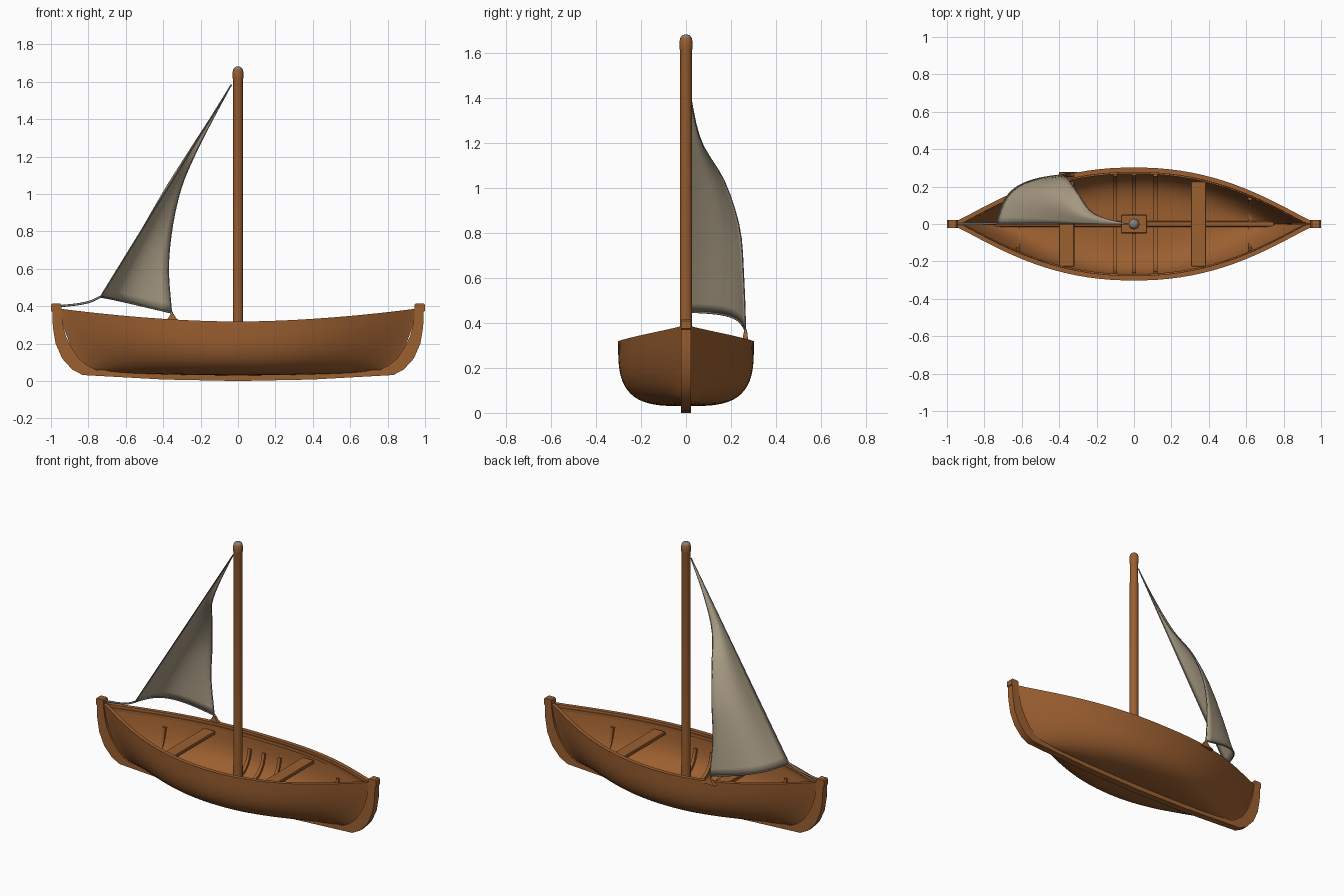
import bpy, bmesh, math
from mathutils import Vector

old = bpy.data.objects.get("Cube")
if old:
    bpy.data.objects.remove(old)


def material(name, rgb):
    m = bpy.data.materials.new(name)
    m.use_nodes = True
    m.diffuse_color = (*rgb, 1)
    m.node_tree.nodes["Principled BSDF"].inputs["Base Color"].default_value = (*rgb, 1)
    return m


WOOD = material("warm brown wood", (0.33, 0.115, 0.03))
CLOTH = material("beige sailcloth", (0.42, 0.35, 0.245))
ROPE = material("grey rope", (0.22, 0.22, 0.21))


def finish(name, bm, mats, angle=40):
    bmesh.ops.recalc_face_normals(bm, faces=bm.faces)
    mesh = bpy.data.meshes.new(name)
    bm.to_mesh(mesh)
    bm.free()
    for m in mats:
        mesh.materials.append(m)
    ob = bpy.data.objects.new(name, mesh)
    bpy.context.collection.objects.link(ob)
    bpy.ops.object.select_all(action='DESELECT')
    ob.select_set(True)
    bpy.context.view_layer.objects.active = ob
    bpy.ops.object.shade_smooth_by_angle(angle=math.radians(angle))
    return ob


def loft(name, rings, mat=WOOD, closed=True):
    """Skin a list of equal rings; closed rings get end caps."""
    bm = bmesh.new()
    rows = [[bm.verts.new(p) for p in r] for r in rings]
    n = len(rows[0])
    for a, b in zip(rows, rows[1:]):
        for i in range(n if closed else n - 1):
            j = (i + 1) % n
            bm.faces.new((a[i], a[j], b[j], b[i]))
    if closed:
        bm.faces.new(rows[0])
        bm.faces.new(rows[-1])
    return finish(name, bm, [mat])


def box(name, centre, size, bevel=0.004):
    bm = bmesh.new()
    bmesh.ops.create_cube(bm, size=1)
    for v in bm.verts:
        v.co = Vector(centre) + Vector(a * b for a, b in zip(v.co, size))
    bmesh.ops.bevel(bm, geom=bm.edges[:], offset=bevel, segments=1, affect='EDGES')
    return finish(name, bm, [WOOD], 30)


def spline(points, t):
    """Smooth curve through the points, t from 0 to 1."""
    p = [Vector(q) for q in points]
    p = [2 * p[0] - p[1]] + p + [2 * p[-1] - p[-2]]
    f = t * (len(p) - 3)
    i = min(int(f), len(p) - 4)
    f -= i
    a, b, c, d = p[i:i + 4]
    return 0.5 * (2 * b + (c - a) * f + (2 * a - 5 * b + 4 * c - d) * f ** 2
                  + (3 * b - a - 3 * c + d) * f ** 3)


def rope(name, points, radius):
    cu = bpy.data.curves.new(name, 'CURVE')
    cu.dimensions = '3D'
    cu.bevel_depth = radius
    cu.bevel_resolution = 2
    cu.use_fill_caps = True
    s = cu.splines.new('POLY')
    s.points.add(len(points) - 1)
    for q, p in zip(s.points, points):
        q.co = (*p, 1)
    cu.materials.append(ROPE)
    ob = bpy.data.objects.new(name, cu)
    bpy.context.collection.objects.link(ob)


# Hull form: t runs end to end, a runs from keel (0) to gunwale on either side
def hull_point(t, a, inset=0.0, lift=None):
    m = abs(t)
    lift = inset if lift is None else lift
    beam = max(0.29 * (1 - m ** 2.2) ** 1.15 + 0.012 - inset, 0.003)
    sheer = 0.318 + 0.07 * m ** 1.8
    keel = 0.03 + 0.02 * t * t + lift
    e = 0.6 + 0.45 * m ** 2
    v = 1 - max(math.cos(a), 0) ** e
    y = math.copysign(beam * abs(math.sin(a)) ** e, a)
    return Vector((t * (0.78 + 0.18 * math.sqrt(v)), y, keel + (sheer - keel) * v))


ARC = [math.pi / 2 * i / 14 for i in range(-14, 15)]
STATIONS = [math.sin(math.pi / 2 * i / 24) for i in range(-24, 25)]
loft("hull", [[hull_point(t, a) for a in ARC]
              + [hull_point(t, a, 0.026) for a in reversed(ARC)] for t in STATIONS])

# Keel and curved stems, one swept bar
half = [((0, 0), (0, 0.05)), ((0.4, 0.008), (0.4, 0.05)), ((0.76, 0.028), (0.76, 0.06)),
        ((0.83, 0.032), (0.80, 0.08)), ((0.885, 0.06), (0.85, 0.12)),
        ((0.94, 0.12), (0.89, 0.18)), ((0.975, 0.2), (0.92, 0.24)),
        ((0.99, 0.29), (0.935, 0.30)), ((0.993, 0.37), (0.945, 0.37)),
        ((1.0, 0.375), (0.945, 0.375)), ((1.0, 0.408), (0.945, 0.408)),
        ((0.993, 0.415), (0.952, 0.415))]
path = [((-o[0], o[1]), (-i[0], i[1])) for o, i in reversed(half[1:])] + half
loft("keel_and_stems", [[(o[0], -0.022, o[1]), (o[0], 0.022, o[1]),
                         (i[0], 0.022, i[1]), (i[0], -0.022, i[1])] for o, i in path])

# Ribs follow the inside of the hull
for k, x in enumerate((-0.62, -0.1, 0.0, 0.115, 0.62)):
    rings = []
    for a in ARC[2:-2]:
        ring = []
        for dx, inset in ((-0.01, 0.022), (0.01, 0.022), (0.01, 0.04), (-0.01, 0.04)):
            p = hull_point(x / 0.93, a, inset)
            ring.append((x + dx, p.y, p.z))
        rings.append(ring)
    loft(f"rib_{k + 1}", rings)

# Keelson along the floor, mast step and thwarts
box("keelson", (0, 0, 0.07), (1.5, 0.032, 0.035))
box("mast_step", (0, 0, 0.085), (0.14, 0.1, 0.035))
for name, x in (("aft_thwart", -0.36), ("fore_thwart", 0.345)):
    box(name, (x, 0, 0.275), (0.082, 0.455, 0.022))

# Inner rails under the gunwale
for name, side in (("left_inner_rail", 1), ("right_inner_rail", -1)):
    rings = []
    for t in STATIONS[5:-5]:
        o = hull_point(t, side * math.pi / 2, 0.022)
        i = hull_point(t, side * math.pi / 2, 0.034)
        rings.append([(o.x, o.y, o.z - 0.035), (o.x, o.y, o.z - 0.015),
                      (i.x, i.y, i.z - 0.015), (i.x, i.y, i.z - 0.035)])
    loft(name, rings)

# Mast with a rounded head and a grey cap on its tip
profile = [(0.028, 0.07), (0.026, 1.61), (0.029, 1.62), (0.029, 1.65),
           (0.025, 1.668), (0.018, 1.677), (0.008, 1.681)]
mast = loft("mast", [[(r * math.cos(math.tau * i / 20), r * math.sin(math.tau * i / 20), z)
                      for i in range(20)] for r, z in profile])
mast.data.materials.append(ROPE)
for f in mast.data.polygons:
    if f.center.z > 1.67:
        f.material_index = 1

# Sail: rows run from the stay side to the free edge, bellied low down
head, tack = Vector((-0.035, 0, 1.585)), Vector((-0.735, 0.002, 0.45))
leech = [(-0.355, 0.265, 0.365), (-0.372, 0.256, 0.6), (-0.352, 0.238, 0.82),
         (-0.305, 0.17, 1.03), (-0.235, 0.07, 1.2), (-0.145, 0.025, 1.38), head]


def sail_point(s, t):
    p = tack.lerp(head, t).lerp(spline(leech, t), s)
    belly = math.sin(math.pi * s) * (1 - t) ** 1.3
    return p + Vector((-0.085, 0.06, 0.022)) * belly


COLS, ROWS = 12, 30
sail = loft("sail", [[sail_point(i / COLS, min(j / ROWS, 0.995)) for i in range(COLS + 1)]
                     for j in range(ROWS + 1)], CLOTH, closed=False)
solid = sail.modifiers.new("cloth thickness", 'SOLIDIFY')
solid.thickness = 0.004
solid.offset = 0

# Edge ropes and the line to the stem
steps = [i / 20 for i in range(21)]
rope("foot_rope", [sail_point(s, 0) for s in steps], 0.005)
rope("stay_edge_rope", [sail_point(0, t) for t in steps], 0.004)
rope("free_edge_rope", [sail_point(1, t) for t in steps], 0.003)
tack_line = [tack, (-0.79, 0.001, 0.425), (-0.86, 0, 0.41), (-0.955, 0, 0.4)]
rope("tack_line", [spline(tack_line, s) for s in steps], 0.006)
rope("clew_line", [(-0.355, 0.265, 0.37), (-0.352, 0.265, 0.335)], 0.007)

# Cleat holding the lower sail corner
loft("sail_cleat", [[(-0.352 + sx * w, 0.264 + sy * d, z)
                     for sx, sy in ((-1, -1), (1, -1), (1, 1), (-1, 1))]
                    for w, d, z in ((0.05, 0.014, 0.315), (0.022, 0.011, 0.335),
                                    (0.008, 0.008, 0.358))])
